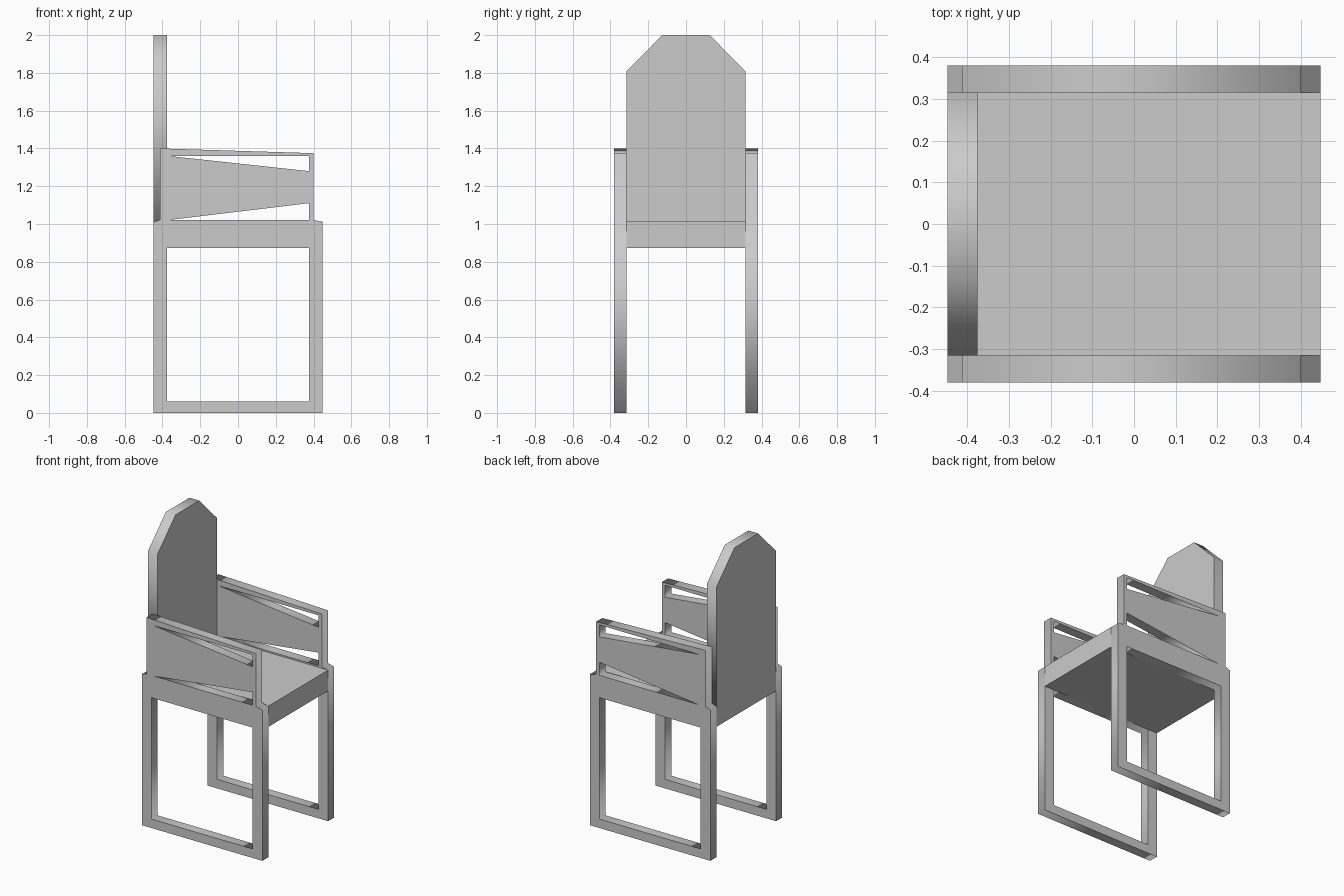
import bpy
from math import radians

if "Cube" in bpy.data.objects:
    bpy.data.objects.remove(bpy.data.objects["Cube"])


def extruded_profile(name, outlines, thickness, rotation, location):
    """Flat outline (inner outlines become holes) given thickness, as a mesh."""
    curve = bpy.data.curves.new(name, 'CURVE')
    curve.dimensions = '2D'
    curve.fill_mode = 'BOTH'
    curve.extrude = thickness / 2
    for outline in outlines:
        spline = curve.splines.new('POLY')
        spline.points.add(len(outline) - 1)
        for point, (u, v) in zip(spline.points, outline):
            point.co = (u, v, 0, 1)
        spline.use_cyclic_u = True
    obj = bpy.data.objects.new(name, curve)
    bpy.context.collection.objects.link(obj)
    obj.rotation_euler = rotation
    obj.location = location
    bpy.ops.object.select_all(action='DESELECT')
    bpy.context.view_layer.objects.active = obj
    obj.select_set(True)
    bpy.ops.object.convert(target='MESH')
    return bpy.context.object


X, Y_IN, Y_OUT = 0.447, 0.315, 0.38

# Side frames: legs, floor rail and armrest in one profile with three openings
side_outline = [(-X, 0), (X, 0), (X, 1.01), (0.40, 1.022), (0.40, 1.375),
                (-0.412, 1.40), (-0.412, 1.022), (-X, 1.01)]
leg_opening = [(-0.375, 0.06), (0.375, 0.06), (0.375, 0.873), (-0.375, 0.873)]
lower_slot = [(-0.36, 1.022), (0.375, 1.022), (0.375, 1.11)]
upper_slot = [(-0.365, 1.36), (0.375, 1.28), (0.375, 1.36)]
for label, side in (("front", -1), ("rear", 1)):
    extruded_profile(label + "_side_frame",
                     [side_outline, leg_opening, lower_slot, upper_slot],
                     Y_OUT - Y_IN, (radians(90), 0, 0),
                     (0, side * (Y_IN + Y_OUT) / 2, 0))

# Seat slab between the side frames
bpy.ops.mesh.primitive_cube_add(size=1, location=(0, 0, (0.873 + 1.012) / 2))
seat = bpy.context.object
seat.name = "seat"
seat.scale = (2 * X, 2 * Y_IN, 1.012 - 0.873)

# Backrest with clipped top corners
back_outline = [(-Y_IN, 1.01), (Y_IN, 1.01), (Y_IN, 1.81),
                (0.125, 2.0), (-0.125, 2.0), (-Y_IN, 1.81)]
extruded_profile("backrest", [back_outline], X - 0.375,
                 (radians(90), 0, radians(90)), (-(X + 0.375) / 2, 0, 0))
